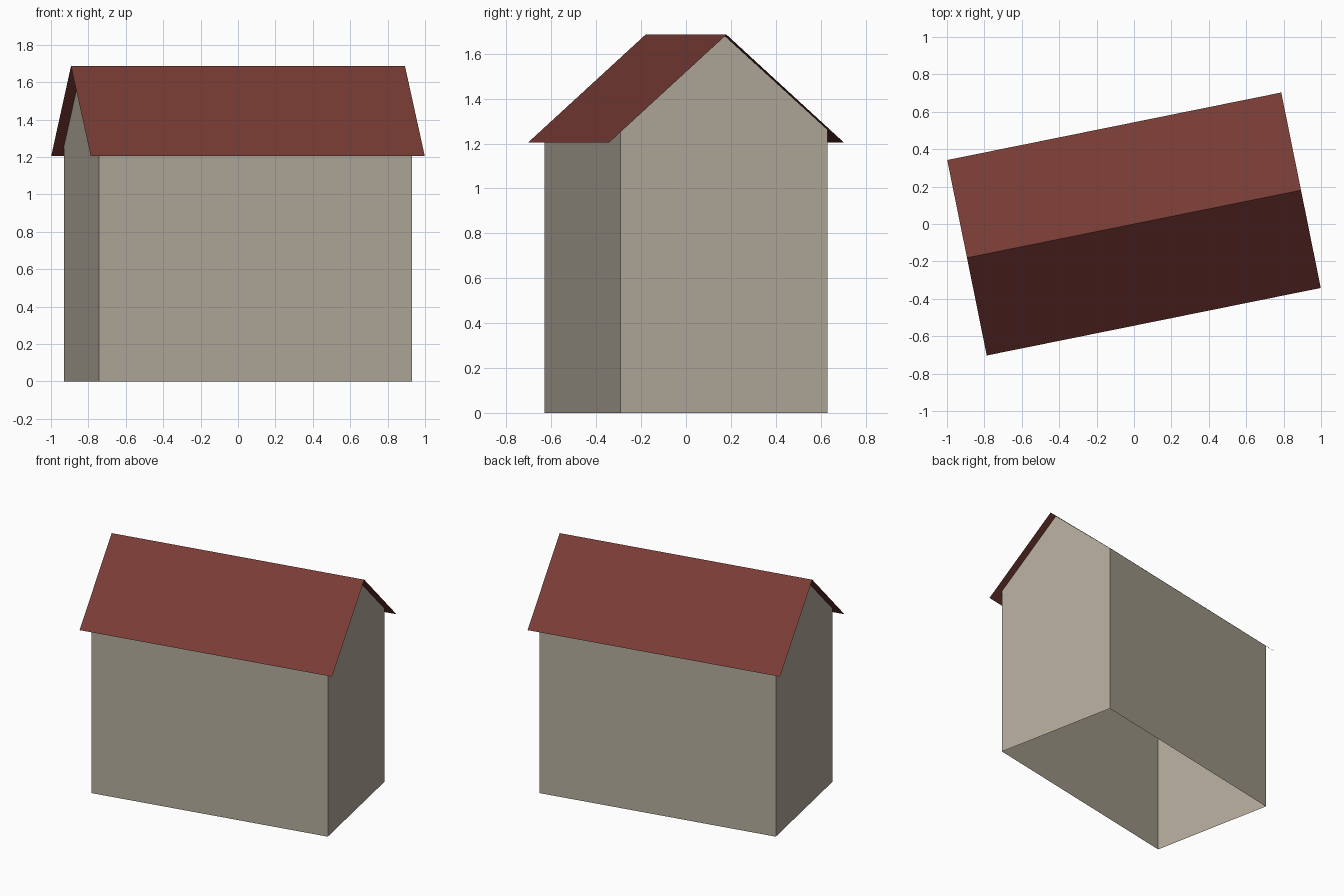
import bpy
from math import radians

cube = bpy.data.objects.get("Cube")
if cube:
    bpy.data.objects.remove(cube, do_unlink=True)

TURN = radians(11.43)
RIDGE, EAVE = 1.685, 1.205          # roof heights
ROOF_L, ROOF_D = 0.911, 0.533       # roof half length and half depth
WALL_L, WALL_D = 0.853, 0.47        # wall half length and half depth
WALL_TOP = RIDGE - (RIDGE - EAVE) * WALL_D / ROOF_D


def material(name, color):
    mat = bpy.data.materials.new(name)
    mat.use_nodes = True
    mat.diffuse_color = color
    mat.node_tree.nodes["Principled BSDF"].inputs["Base Color"].default_value = color
    return mat


def extrude_profile(name, profile, half_length, mat, gables=False):
    """Sweep an open (y, z) profile along x; optionally close both ends."""
    n = len(profile)
    verts = [(x, y, z) for x in (-half_length, half_length) for y, z in profile]
    faces = [(i, i + 1, n + i + 1, n + i) for i in range(n - 1)]
    if gables:
        faces += [tuple(reversed(range(n))), tuple(range(n, 2 * n))]
    mesh = bpy.data.meshes.new(name)
    mesh.from_pydata(verts, [], [f[::-1] for f in faces])
    mesh.materials.append(mat)
    obj = bpy.data.objects.new(name, mesh)
    obj.rotation_euler.z = TURN
    bpy.context.collection.objects.link(obj)
    return obj


plaster = material("warm_grey_plaster", (0.45, 0.41, 0.33, 1))
tiles = material("dark_red_tiles", (0.19, 0.044, 0.035, 1))

# Walls: open underneath, gables rising to the ridge
walls = extrude_profile(
    "walls",
    [(-WALL_D, 0), (-WALL_D, WALL_TOP), (0, RIDGE - 0.002), (WALL_D, WALL_TOP), (WALL_D, 0)],
    WALL_L, plaster, gables=True)

# Drop the sloping wall tops, which the roof sheets cover
import bmesh
bm = bmesh.new()
bm.from_mesh(walls.data)
bm.normal_update()
slopes = [f for f in bm.faces if abs(f.normal.z) > 0.1]
bmesh.ops.delete(bm, geom=slopes, context='FACES')
bmesh.ops.recalc_face_normals(bm, faces=bm.faces[:])
bm.to_mesh(walls.data)
bm.free()

# Roof: two thin sheets overhanging on every side
extrude_profile("roof", [(-ROOF_D, EAVE), (0, RIDGE), (ROOF_D, EAVE)], ROOF_L, tiles)
